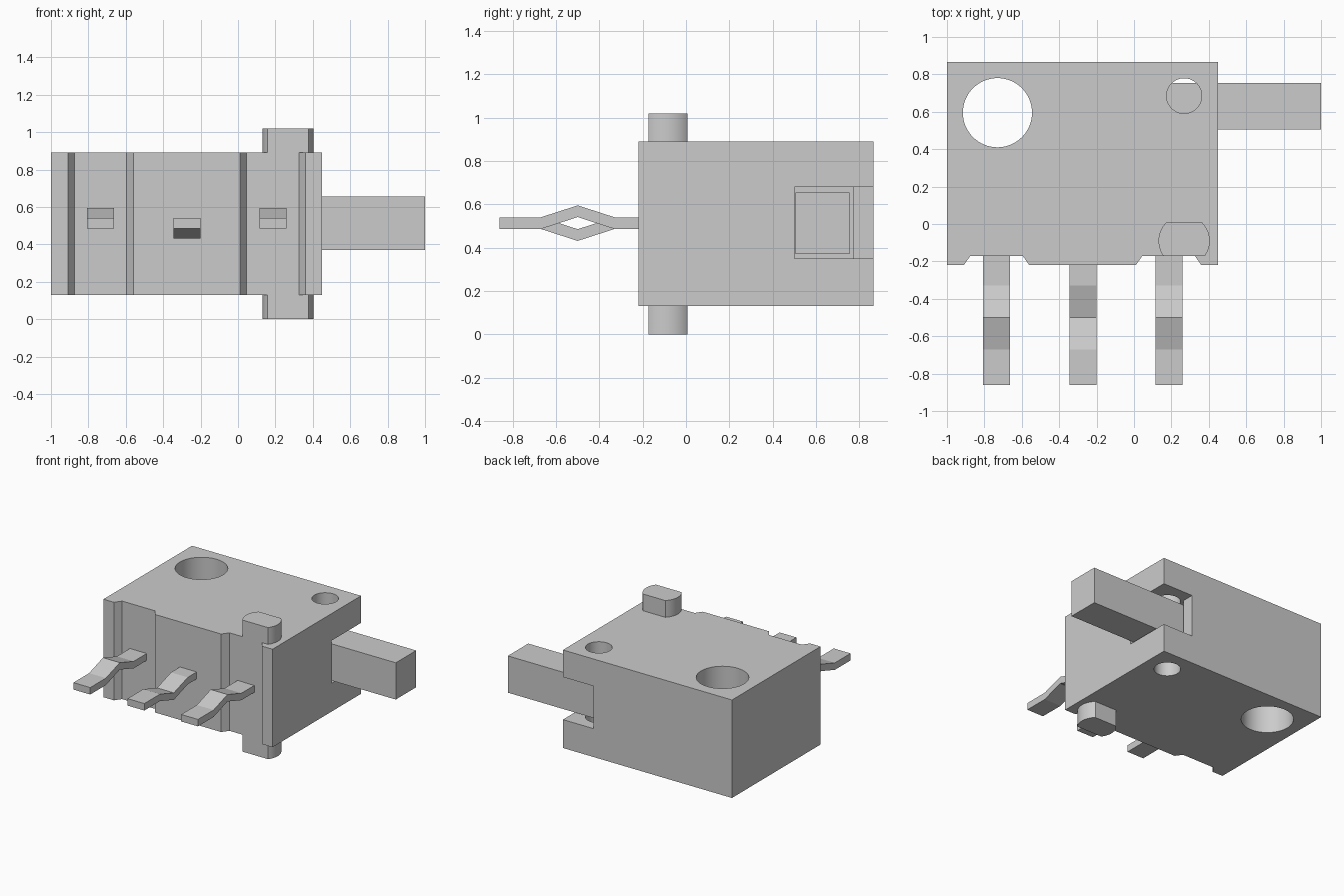
import bpy
import math
from mathutils import Matrix

default = bpy.data.objects.get("Cube")
if default:
    bpy.data.objects.remove(default, do_unlink=True)

grey = bpy.data.materials.new("plain grey")
grey.use_nodes = True
COLOUR = (0.6, 0.6, 0.6, 1)
grey.diffuse_color = COLOUR
grey.node_tree.nodes["Principled BSDF"].inputs["Base Color"].default_value = COLOUR


def prism(name, outline, low, high, axis="Z"):
    """Extrude a 2D outline along z, or a (y, z) outline along x."""
    count = len(outline)
    verts = [(a, b, h) if axis == "Z" else (h, a, b)
             for h in (low, high) for a, b in outline]
    faces = [list(reversed(range(count))), list(range(count, 2 * count))]
    faces += [(i, (i + 1) % count, (i + 1) % count + count, i + count)
              for i in range(count)]
    mesh = bpy.data.meshes.new(name)
    mesh.from_pydata(verts, [], faces)
    mesh.materials.append(grey)
    obj = bpy.data.objects.new(name, mesh)
    bpy.context.collection.objects.link(obj)
    return obj


def box(name, x0, x1, y0, y1, z0, z1):
    return prism(name, [(x0, y0), (x1, y0), (x1, y1), (x0, y1)], z0, z1)


def arc(cx, cy, r, start, end, steps):
    return [(cx + r * math.cos(start + (end - start) * i / steps),
             cy + r * math.sin(start + (end - start) * i / steps))
            for i in range(steps + 1)]


def smooth(obj):
    bpy.ops.object.select_all(action="DESELECT")
    obj.select_set(True)
    bpy.context.view_layer.objects.active = obj
    bpy.ops.object.shade_smooth_by_angle(angle=math.radians(30))


def cut(target, cutter):
    mod = target.modifiers.new(cutter.name, "BOOLEAN")
    mod.operation = "DIFFERENCE"
    mod.solver = "EXACT"
    mod.object = cutter
    bpy.context.view_layer.objects.active = target
    bpy.ops.object.modifier_apply(modifier=mod.name)
    bpy.data.objects.remove(cutter, do_unlink=True)


# Housing with two tapered recesses along its front edge
FRONT, RECESS, BACK = -0.22, -0.17, 0.865
outline = [(-1, FRONT)]
for x0, x1 in ((-0.91, -0.56), (0.01, 0.36)):
    outline += [(x0, FRONT), (x0 + 0.035, RECESS), (x1 - 0.035, RECESS), (x1, FRONT)]
outline += [(0.45, FRONT), (0.45, BACK), (-1, BACK)]
housing = prism("housing", outline, 0.13, 0.89)

# Slot for the lever, open at the back right corner and deeper inside
slot = prism("slot_cutter", [(0.0, 0.5), (0.6, 0.5), (0.6, 1.0), (0.19, 1.0),
                             (0.19, 0.77), (0.0, 0.77)], 0.35, 0.68)
cut(housing, slot)

# Mounting hole and pivot hole, both right through
for name, x, y, r in (("mounting", -0.73, 0.595, 0.185), ("pivot", 0.268, 0.685, 0.094)):
    ring = arc(x, y, r, 0, math.tau, 64)[:-1]
    cut(housing, prism(name + "_hole_cutter", ring, -0.2, 1.2))
smooth(housing)

# Lever reaching out of the slot
box("lever", 0.05, 1.0, 0.505, 0.755, 0.37, 0.655)

# Locating pegs above and below: round sides, flat front and back
peg_x, peg_y, peg_r = 0.268, -0.09, 0.137
back_angle = math.asin(0.098 / peg_r)
front_angle = math.asin(0.082 / peg_r)
peg_outline = (arc(peg_x, peg_y, peg_r, -front_angle, back_angle, 16)
               + arc(peg_x, peg_y, peg_r, math.pi - back_angle, math.pi + front_angle, 16))
smooth(prism("locating_peg", peg_outline, 0.0, 1.02))

# Three terminal pins, the middle one kinked downwards
for name, x, kink in (("left_pin", 0.188, 1), ("middle_pin", -0.272, -1), ("right_pin", -0.736, 1)):
    path = [(-0.1, 0), (-0.33, 0), (-0.5, 0.055 * kink), (-0.67, 0), (-0.862, 0)]
    profile = ([(y, 0.54 + z) for y, z in path]
               + [(y, 0.486 + z) for y, z in reversed(path)])
    prism(name, profile, x - 0.072, x + 0.072, axis="X")
